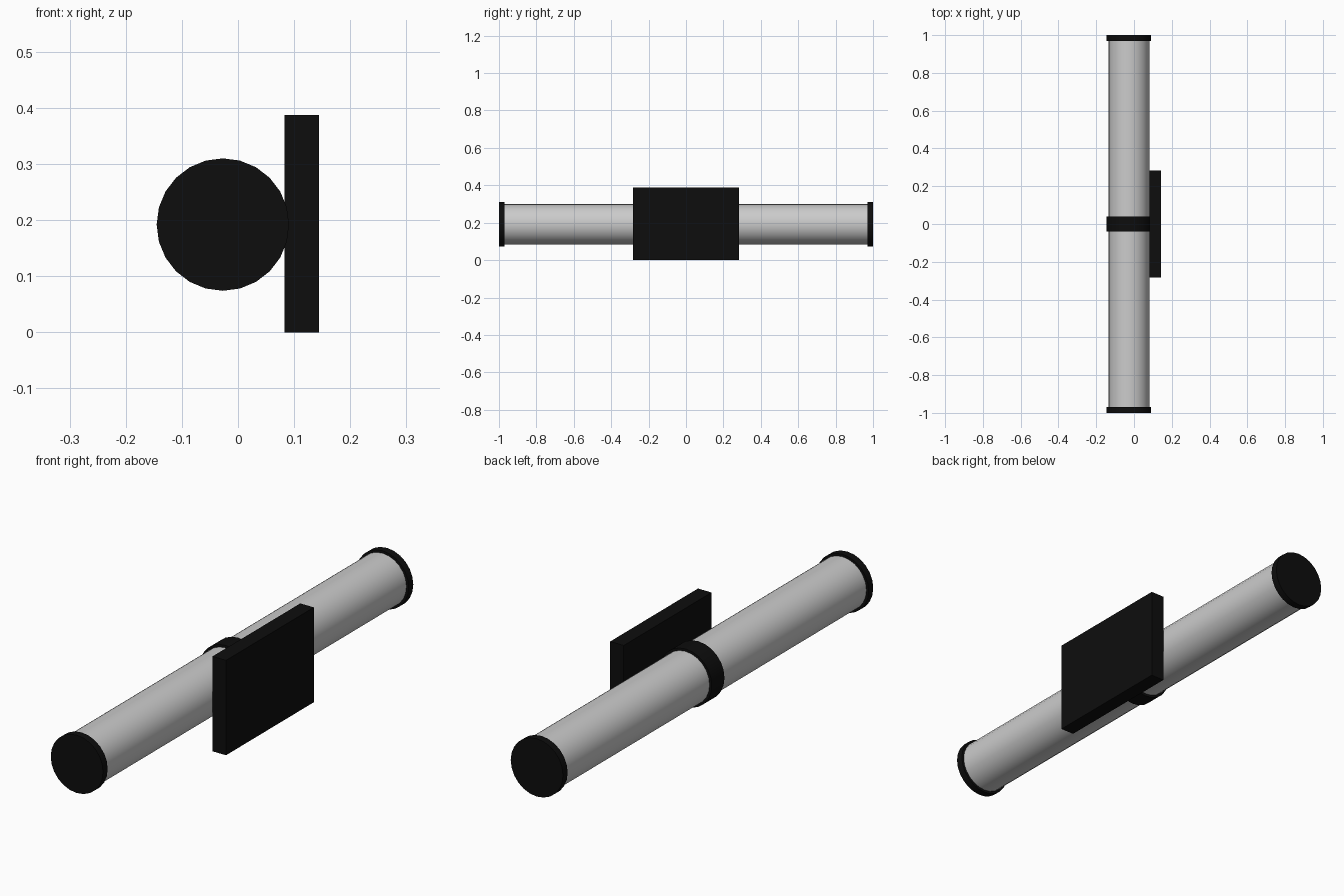
import bpy, math

if "Cube" in bpy.data.objects:
    bpy.data.objects.remove(bpy.data.objects["Cube"])

CX, CZ = -0.027, 0.192   # axis of the tube
SIDES = 24

black = bpy.data.materials.new("black_metal")
black.diffuse_color = (0.004, 0.004, 0.004, 1)
black.use_nodes = True
black.node_tree.nodes["Principled BSDF"].inputs["Base Color"].default_value = black.diffuse_color


def drum(name, radius, y0, y1, mat=None, fill='NGON'):
    """Cylinder lying along y between y0 and y1."""
    bpy.ops.mesh.primitive_cylinder_add(
        vertices=SIDES, radius=radius, depth=y1 - y0, end_fill_type=fill,
        location=(CX, (y0 + y1) / 2, CZ), rotation=(math.pi / 2, 0, 0))
    ob = bpy.context.object
    ob.name = name
    bpy.ops.object.shade_smooth_by_angle(angle=math.radians(35))
    if mat:
        ob.data.materials.append(mat)
    return ob


# Two light shades, one each side of the centre band
drum("front_shade", 0.108, -0.97, -0.04, fill='NOTHING')
drum("back_shade", 0.108, 0.04, 0.97, fill='NOTHING')

# End caps and centre band
drum("front_cap", 0.118, -1.0, -0.97, black)
drum("back_cap", 0.118, 0.97, 1.0, black)
drum("centre_band", 0.118, -0.041, 0.041, black)

# Wall plate
bpy.ops.mesh.primitive_cube_add(size=1, location=(0.1135, 0, 0.1935))
plate = bpy.context.object
plate.name = "wall_plate"
plate.scale = (0.061, 0.566, 0.387)
bpy.ops.object.transform_apply(location=False, rotation=False, scale=True)
plate.data.materials.append(black)
